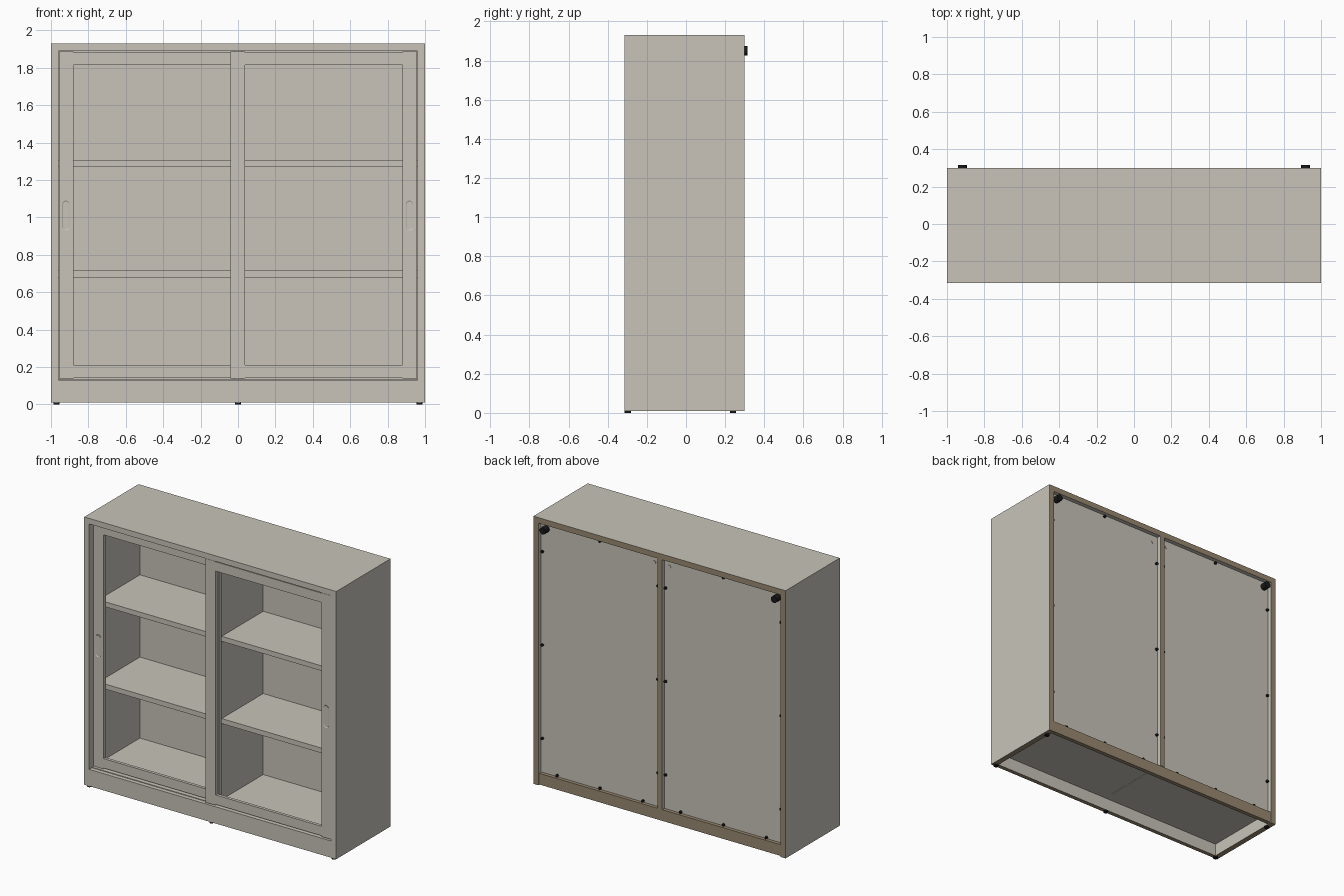
import bpy, bmesh, math
from mathutils import Matrix, Vector

if "Cube" in bpy.data.objects:
    bpy.data.objects.remove(bpy.data.objects["Cube"], do_unlink=True)


def material(name, rgb):
    m = bpy.data.materials.new(name)
    m.use_nodes = True
    m.diffuse_color = (*rgb, 1)
    m.node_tree.nodes["Principled BSDF"].inputs["Base Color"].default_value = (*rgb, 1)
    return m


BODY = material("warm grey", (0.58, 0.55, 0.49))
RAW = material("raw board brown", (0.32, 0.25, 0.165))
BLACK = material("black plastic", (0.01, 0.01, 0.01))


def finish(name, bm, *mats):
    mesh = bpy.data.meshes.new(name)
    bm.to_mesh(mesh)
    bm.free()
    for m in mats:
        mesh.materials.append(m)
    obj = bpy.data.objects.new(name, mesh)
    bpy.context.collection.objects.link(obj)
    return obj


def box(name, x, y, z, mat=BODY, raw=()):
    """Box from x, y, z ranges; faces pointing along a raw direction are brown."""
    bm = bmesh.new()
    bmesh.ops.create_cube(bm, size=1)
    for v in bm.verts:
        v.co = [r[0] + (c + 0.5) * (r[1] - r[0]) for r, c in zip((x, y, z), v.co)]
    bm.normal_update()
    for f in bm.faces:
        if any(f.normal.dot(Vector(d)) > 0.9 for d in raw):
            f.material_index = 1
    return finish(name, bm, mat, RAW)


def disc(name, centre, radius, depth, mat, axis="Z", sides=16):
    bm = bmesh.new()
    turn = Matrix.Rotation(math.pi / 2, 4, "X") if axis == "Y" else Matrix()
    bmesh.ops.create_cone(bm, cap_ends=True, segments=sides, radius1=radius,
                          radius2=radius, depth=depth,
                          matrix=Matrix.Translation(centre) @ turn)
    return finish(name, bm, mat)


BACK, DOWN = (0, 1, 0), (0, 0, -1)
FRONT_Y, BACK_Y = -0.315, 0.30
INNER = 0.96

# Carcass
box("top_panel", (-1, 1), (FRONT_Y, BACK_Y), (1.89, 1.93), raw=[BACK])
for side, (a, b) in (("left", (INNER, 1)), ("right", (-1, -INNER))):
    box(side + "_side_panel", (a, b), (FRONT_Y, BACK_Y), (0.01, 1.89), raw=[BACK, DOWN])
box("front_plinth", (-INNER, INNER), (FRONT_Y, -0.285), (0.01, 0.13), raw=[DOWN])
box("back_plinth", (-INNER, INNER), (0.265, 0.295), (0.015, 0.095), RAW)
box("bottom_panel", (-INNER, INNER), (-0.285, 0.265), (0.10, 0.135))
box("centre_divider", (-0.018, 0.018), (-0.21, BACK_Y), (0.095, 1.89), raw=[BACK])

# Shelves and back panels, one per bay
for side, s in (("left", 1), ("right", -1)):
    span = sorted((s * 0.018, s * INNER))
    box(side + "_back_panel", span, (0.26, 0.27), (0.095, 1.89))
    for level, z in (("lower", 0.68), ("upper", 1.27)):
        box(f"{side}_{level}_shelf", span, (-0.21, 0.26), (z, z + 0.036))


# Sliding doors
def handle(name, x, y, z):
    """Oval pull with a raised rim and a sunken centre."""
    bm = bmesh.new()
    r, half = 0.02, 0.06
    ring = []
    for i in range(24):
        a = 2 * math.pi * (i + 0.5) / 24
        shift = half if math.sin(a) > 0 else -half
        ring.append(bm.verts.new((x + r * math.cos(a), y, z + shift + r * math.sin(a))))
    face = bm.faces.new(ring)
    out = bmesh.ops.extrude_face_region(bm, geom=[face])["geom"]
    bmesh.ops.translate(bm, vec=(0, -0.004, 0),
                        verts=[v for v in out if isinstance(v, bmesh.types.BMVert)])
    cap = next(f for f in out if isinstance(f, bmesh.types.BMFace))
    bmesh.ops.recalc_face_normals(bm, faces=bm.faces)
    bmesh.ops.inset_region(bm, faces=[cap], thickness=0.005)
    bmesh.ops.translate(bm, vec=(0, 0.003, 0), verts=cap.verts)
    bmesh.ops.recalc_face_normals(bm, faces=bm.faces)
    return finish(name, bm, BODY)


def door(name, x0, x1, y0, y1, handle_x):
    stile, low, high = 0.077, 0.138, 1.886
    box(name + "_outer_stile", (x0, x0 + stile), (y0, y1), (low, high))
    box(name + "_inner_stile", (x1 - stile, x1), (y0, y1), (low, high))
    inside = (x0 + stile, x1 - stile)
    box(name + "_bottom_rail", inside, (y0 + 0.004, y1 - 0.004), (low + 0.004, 0.21))
    box(name + "_top_rail", inside, (y0 + 0.004, y1 - 0.004), (1.815, high - 0.004))
    handle(name + "_handle", handle_x, y0, 1.01)


door("front_sliding_door", -0.04, 0.956, -0.31, -0.28, 0.917)
door("rear_sliding_door", -0.957, 0.037, -0.27, -0.24, -0.92)

# Wall spacers, cable hole covers and back panel clips
for side, s in (("left", 1), ("right", -1)):
    disc(side + "_wall_spacer", (s * 0.918, 0.2925, 1.85), 0.024, 0.045, BLACK, "Y", 24)
    disc(side + "_hole_cover", (s * 0.06, 0.271, 1.84), 0.011, 0.004, BODY, "Y")
    spots = [(x, z) for x in (0.03, 0.948) for z in (0.34, 1.01, 1.68)]
    spots += [(x, 0.105) for x in (0.15, 0.49, 0.83)] + [(0.49, 1.878)]
    for i, (x, z) in enumerate(spots):
        disc(f"{side}_panel_clip_{i + 1}", (s * x, 0.275, z), 0.01, 0.014, BLACK, "Y", 8)

# Feet
for x in (-0.97, 0, 0.97):
    for y in (-0.298, 0.24):
        if x or y < 0:
            disc("foot", (x, y, 0.006), 0.016, 0.012, BLACK)
